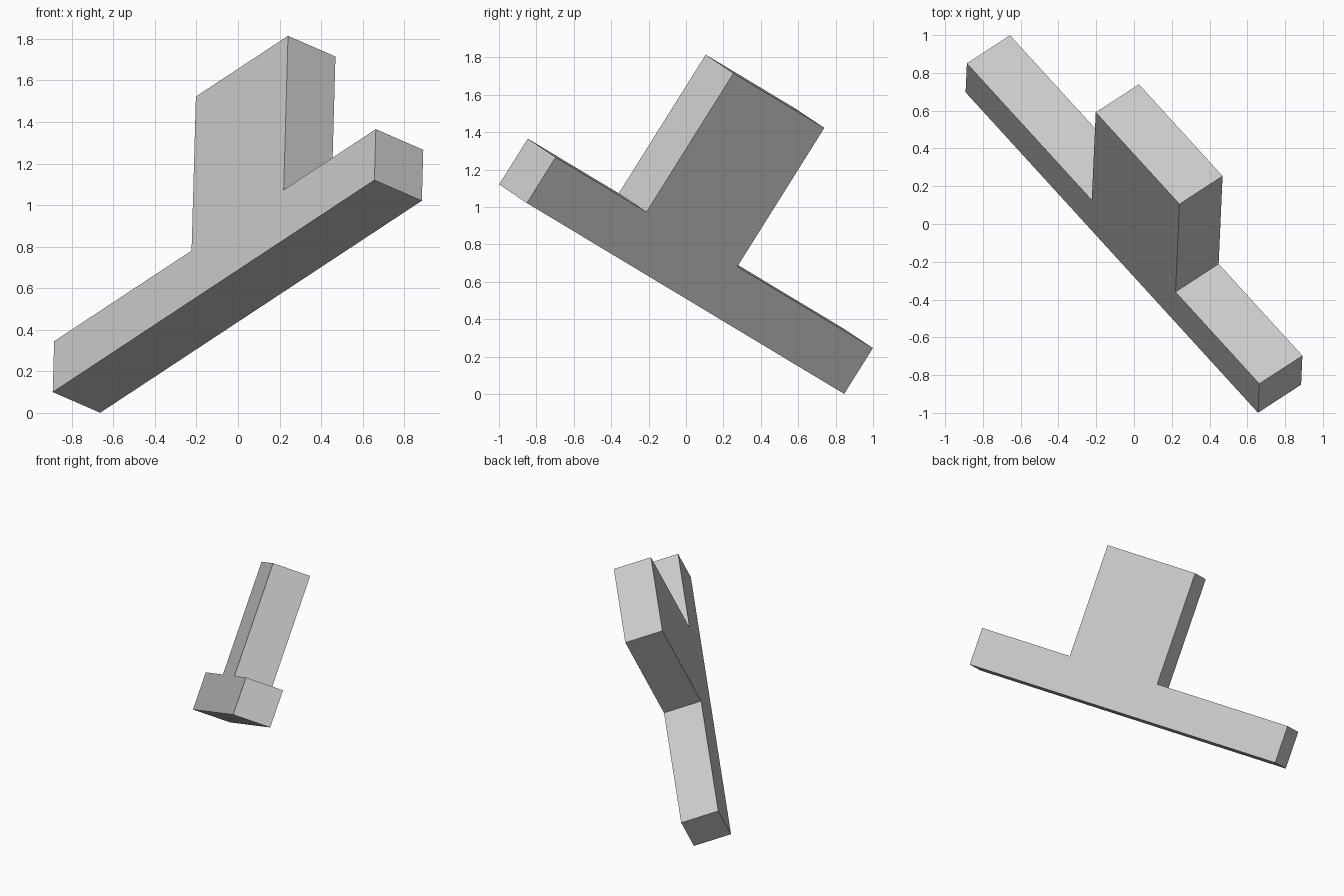
import bpy, bmesh
from mathutils import Matrix, Vector

cube = bpy.data.objects.get("Cube")
if cube:
    bpy.data.objects.remove(cube, do_unlink=True)

# Plain grey material
grey = bpy.data.materials.new("light_grey")
grey.use_nodes = True
colour = (0.6, 0.6, 0.6, 1.0)
grey.diffuse_color = colour
grey.node_tree.nodes["Principled BSDF"].inputs["Base Color"].default_value = colour

# T-shaped profile: a long bar with an off-centre stem
HALF_LENGTH, HALF_BAR, DEPTH = 1.2565, 0.1445, 0.29
STEM_START, STEM_END, STEM_TOP = -0.5365, 0.183, 1.02
profile = [
    (-HALF_LENGTH, -HALF_BAR), (HALF_LENGTH, -HALF_BAR),
    (HALF_LENGTH, HALF_BAR), (STEM_END, HALF_BAR),
    (STEM_END, STEM_TOP), (STEM_START, STEM_TOP),
    (STEM_START, HALF_BAR), (-HALF_LENGTH, HALF_BAR),
]

# Extrude the profile into a solid block
bm = bmesh.new()
face = bm.faces.new([bm.verts.new((x, y, -DEPTH / 2)) for x, y in profile])
result = bmesh.ops.extrude_face_region(bm, geom=[face], use_keep_orig=True)
top = [v for v in result["geom"] if isinstance(v, bmesh.types.BMVert)]
bmesh.ops.translate(bm, verts=top, vec=(0, 0, DEPTH))
bmesh.ops.recalc_face_normals(bm, faces=bm.faces[:])
mesh = bpy.data.meshes.new("tilted_t_block")
bm.to_mesh(mesh)
bm.free()
mesh.materials.append(grey)
block = bpy.data.objects.new("tilted_t_block", mesh)
bpy.context.collection.objects.link(block)

# Tilt the block: bar direction, stem direction and depth direction
along = Vector((-0.616, 0.675, -0.406)).normalized()
up = Vector((0.024, 0.531, 0.847))
up = (up - along * up.dot(along)).normalized()
across = along.cross(up)
turn = Matrix((along, up, across)).transposed().to_4x4()
block.matrix_world = Matrix.Translation((0, 0, 0.683)) @ turn
